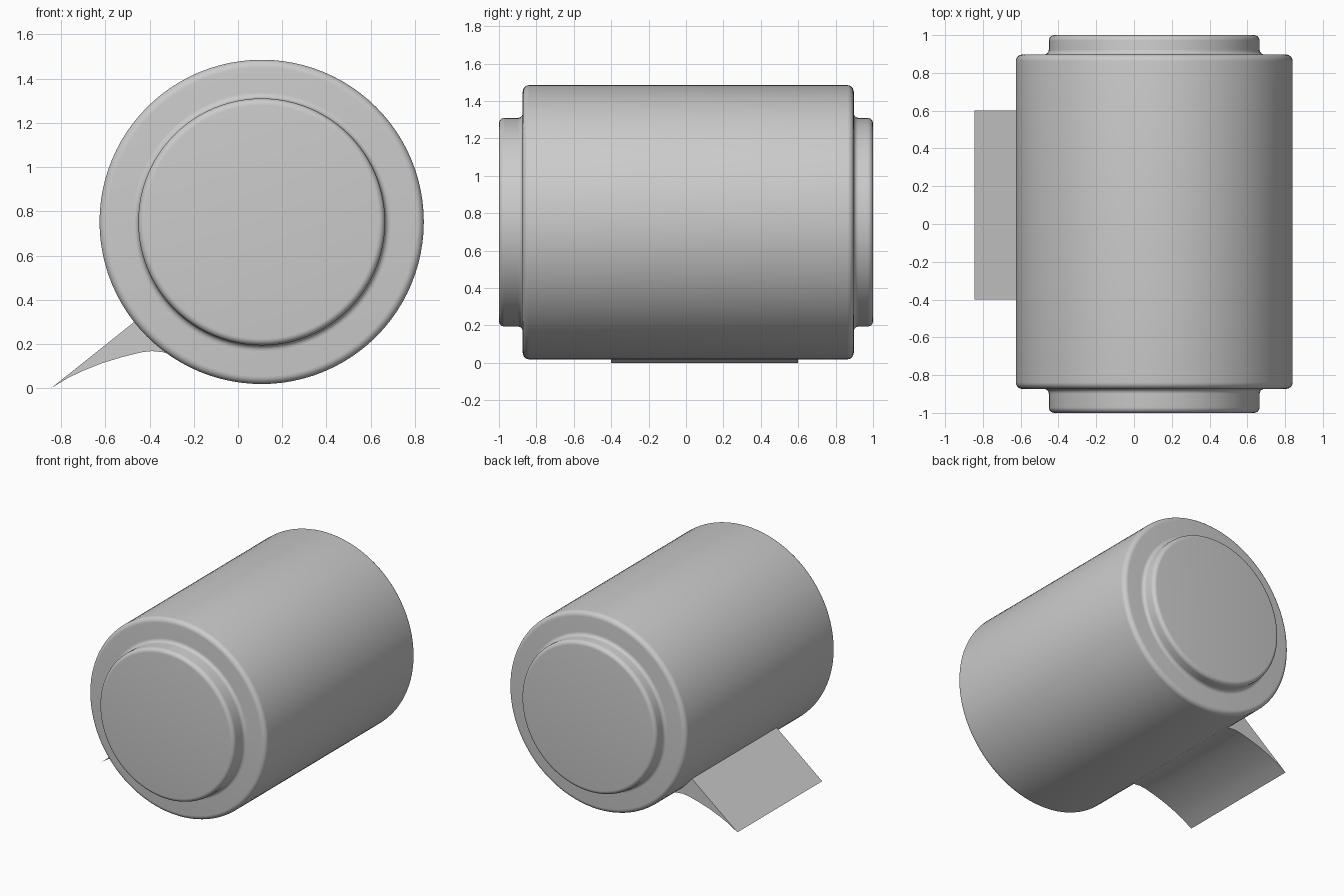
import bpy, bmesh, math
from mathutils import Vector

cube = bpy.data.objects.get("Cube")
if cube:
    bpy.data.objects.remove(cube)

CX, CZ = 0.107, 0.752      # barrel axis
SEGMENTS = 96

grey = bpy.data.materials.new("plain_grey")
grey.use_nodes = True
grey.diffuse_color = (0.6, 0.6, 0.6, 1)
grey.node_tree.nodes["Principled BSDF"].inputs["Base Color"].default_value = (0.6, 0.6, 0.6, 1)


def finish(name, bm):
    bmesh.ops.recalc_face_normals(bm, faces=bm.faces)
    mesh = bpy.data.meshes.new(name)
    bm.to_mesh(mesh)
    bm.free()
    mesh.materials.append(grey)
    obj = bpy.data.objects.new(name, mesh)
    bpy.context.collection.objects.link(obj)
    bpy.ops.object.select_all(action="DESELECT")
    obj.select_set(True)
    bpy.context.view_layer.objects.active = obj
    bpy.ops.object.shade_smooth_by_angle(angle=math.radians(35))
    return obj


def arc(cr, cy, radius, start, end, steps=6):
    """Points (radius, y) along a rounded corner, angles in degrees."""
    angles = [math.radians(start + (end - start) * i / steps) for i in range(steps + 1)]
    return [(cr + radius * math.cos(a), cy + radius * math.sin(a)) for a in angles]


def lathe(name, profile):
    """Revolve (radius, y) points about the barrel axis and cap both ends."""
    bm = bmesh.new()
    rings = []
    for r, y in profile:
        turns = [2 * math.pi * i / SEGMENTS for i in range(SEGMENTS)]
        rings.append([bm.verts.new((CX + r * math.cos(t), y, CZ + r * math.sin(t))) for t in turns])
    for a, b in zip(rings, rings[1:]):
        for i in range(SEGMENTS):
            j = (i + 1) % SEGMENTS
            bm.faces.new((a[i], a[j], b[j], b[i]))
    bm.faces.new(rings[0])
    bm.faces.new(rings[-1])
    return finish(name, bm)


# Main barrel with rounded rims
R, FRONT, BACK, RIM = 0.733, -0.873, 0.897, 0.035
lathe("barrel", arc(R - RIM, FRONT + RIM, RIM, -90, 0) + arc(R - RIM, BACK - RIM, RIM, 0, 90))

# Raised end discs, flared where they meet the barrel
HUB, FLARE, EDGE = 0.558, 0.026, 0.03
for name, side, base in (("front_disc", -1, -FRONT), ("back_disc", 1, BACK)):
    profile = [(HUB + FLARE, base - 0.02)]
    profile += arc(HUB + FLARE, base + FLARE, FLARE, 270, 180)
    profile += arc(HUB - EDGE, 1 - EDGE, EDGE, 0, 90)
    lathe(name, [(r, side * y) for r, y in profile])

# Pointed lip: flat on top, curved underneath, rooted in the barrel
outline = [(-0.845, 0), (-0.77, 0.046), (-0.70, 0.079), (-0.61, 0.115), (-0.52, 0.142),
           (-0.44, 0.162), (-0.39, 0.168), (-0.34, 0.163), (-0.28, 0.15),
           (-0.2, 0.3), (-0.42, 0.339)]
bm = bmesh.new()
section = bm.faces.new([bm.verts.new((x, -0.4, z)) for x, z in outline])
swept = bmesh.ops.extrude_face_region(bm, geom=[section], use_keep_orig=True)
bmesh.ops.translate(bm, vec=Vector((0, 1, 0)),
                    verts=[v for v in swept["geom"] if isinstance(v, bmesh.types.BMVert)])
finish("pointed_lip", bm)
